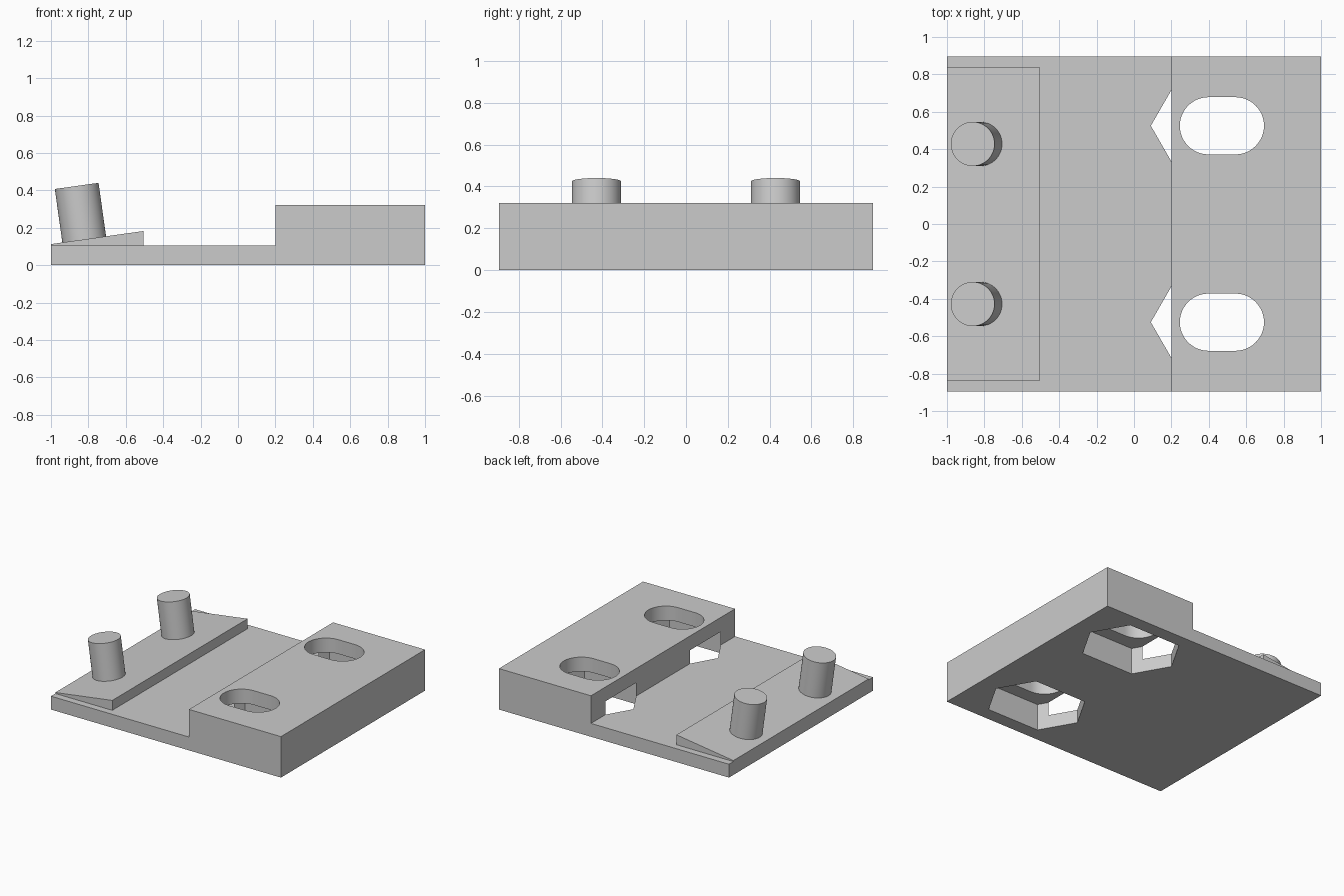
import bpy
from math import radians, sin, cos, pi
from mathutils import Vector

if "Cube" in bpy.data.objects:
    bpy.data.objects.remove(bpy.data.objects["Cube"], do_unlink=True)

GREY = (0.6, 0.6, 0.6, 1)
grey = bpy.data.materials.new("plain grey")
grey.use_nodes = True
grey.diffuse_color = GREY
grey.node_tree.nodes["Principled BSDF"].inputs["Base Color"].default_value = GREY

HALF_DEPTH, PLATE_TOP, BLOCK_TOP = 0.895, 0.105, 0.322
STEP_X, HOLE_X, HOLE_Y, POCKET_TOP = 0.2, 0.47, 0.525, 0.21
TILT = radians(8)


def prism(name, outline, axis, low, high):
    """Extrude a 2D outline along y (outline in x, z) or z (outline in x, y)."""
    def place(p, t):
        return (p[0], t, p[1]) if axis == "y" else (p[0], p[1], t)
    n = len(outline)
    verts = [place(p, t) for t in (low, high) for p in outline]
    faces = [list(range(n))[::-1], list(range(n, 2 * n))]
    faces += [[i, (i + 1) % n, n + (i + 1) % n, n + i] for i in range(n)]
    if axis == "y":
        faces = [f[::-1] for f in faces]
    mesh = bpy.data.meshes.new(name)
    mesh.from_pydata(verts, [], faces)
    mesh.materials.append(grey)
    obj = bpy.data.objects.new(name, mesh)
    bpy.context.collection.objects.link(obj)
    return obj


def activate(obj):
    bpy.ops.object.select_all(action="DESELECT")
    obj.select_set(True)
    bpy.context.view_layer.objects.active = obj


def cut(target, cutter):
    activate(target)
    mod = target.modifiers.new("cut", "BOOLEAN")
    mod.operation, mod.solver, mod.object = "DIFFERENCE", "EXACT", cutter
    bpy.ops.object.modifier_apply(modifier=mod.name)
    bpy.data.objects.remove(cutter, do_unlink=True)


def stretched_polygon(cy, radius, sides, stretch, start):
    """Polygon pulled apart along x, so a circle becomes a slot."""
    points = []
    for half in (1, -1):
        for i in range(sides // 2 + 1):
            a = start + pi * i / (sides // 2) + (0 if half > 0 else pi)
            points.append((HOLE_X + half * stretch + radius * cos(a),
                           cy + radius * sin(a)))
    return points


# Stepped base: thin plate with a thick block
base = prism("stepped_base",
             [(-1, 0), (1, 0), (1, BLOCK_TOP), (STEP_X, BLOCK_TOP),
              (STEP_X, PLATE_TOP), (-1, PLATE_TOP)],
             "y", -HALF_DEPTH, HALF_DEPTH)

# Stretched hexagonal nut pockets from below, round-ended slots from above
for side in (-1, 1):
    y = side * HOLE_Y
    w, nose, half = 0.264, 0.38, 0.228
    hexagon = [(HOLE_X + dx, y + dy) for dx, dy in
               ((nose, 0), (half, w), (-half, w), (-nose, 0), (-half, -w), (half, -w))]
    cut(base, prism("pocket_cutter", hexagon, "z", -0.1, POCKET_TOP))
    slot = stretched_polygon(y, 0.153, 48, 0.072, -pi / 2)
    cut(base, prism("slot_cutter", slot, "z", 0.15, 0.5))
activate(base)
bpy.ops.object.shade_smooth_by_angle(angle=radians(30))

# Sloped wedge along the thin edge
prism("sloped_wedge",
      [(-1, PLATE_TOP), (-0.505, PLATE_TOP), (-0.505, 0.183), (-1, 0.113)],
      "y", -0.84, 0.84)

# Pegs standing square to the slope
up = Vector((-sin(TILT), 0, cos(TILT)))
for label, side in (("front", -1), ("back", 1)):
    top = Vector((-0.8625, side * 0.428, 0.424))
    length = 0.32
    bpy.ops.mesh.primitive_cylinder_add(vertices=48, radius=0.118, depth=length,
                                        location=top - up * length / 2,
                                        rotation=(0, -TILT, 0))
    peg = bpy.context.object
    peg.name = label + "_peg"
    peg.data.materials.append(grey)
    bpy.ops.object.shade_smooth_by_angle(angle=radians(30))
